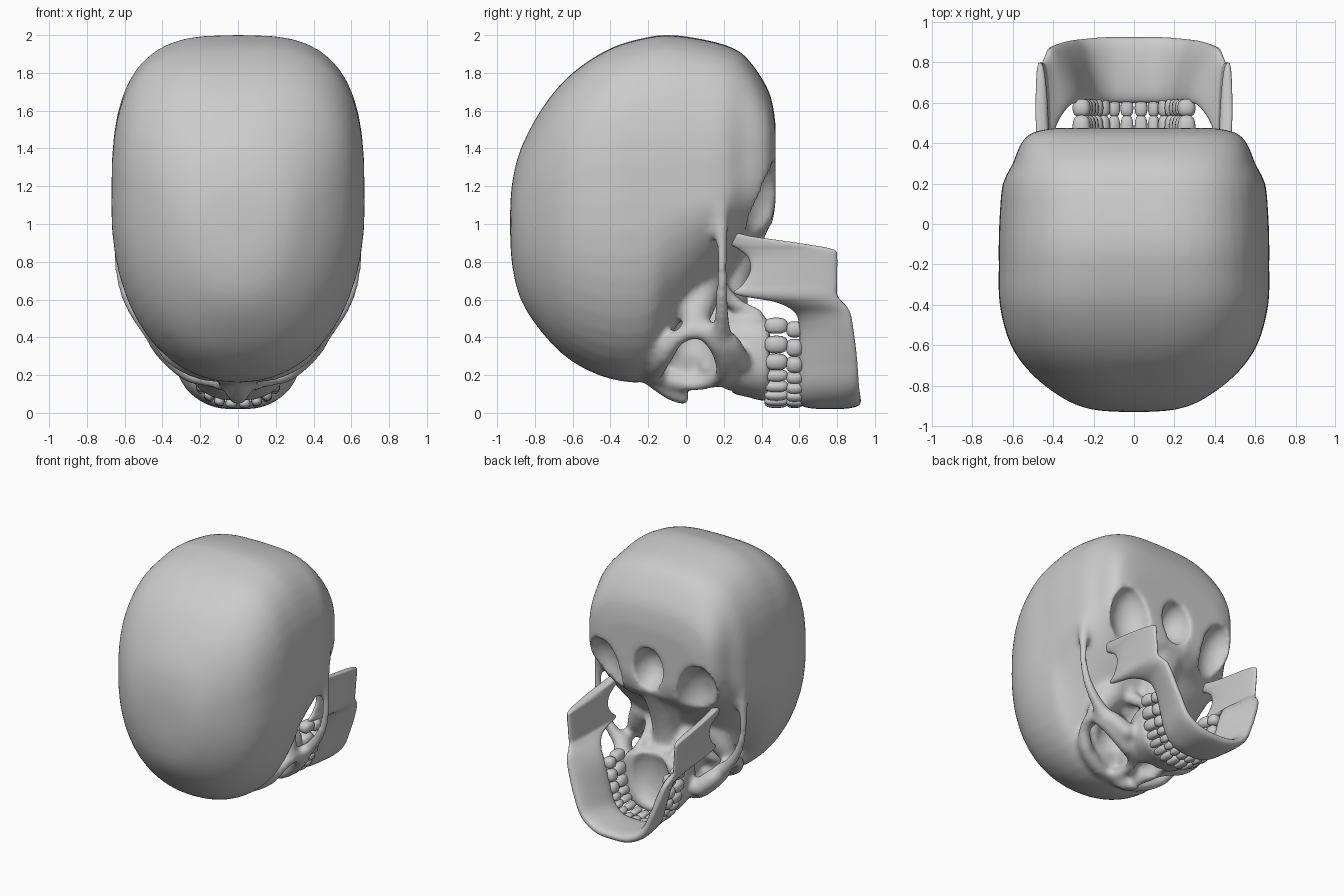
import bpy, bmesh
from math import sin, cos, pi, atan2, copysign
from mathutils import Matrix, Vector

if "Cube" in bpy.data.objects:
    bpy.data.objects.remove(bpy.data.objects["Cube"])


def spline(rows, k=6):
    """Catmull-Rom interpolation of any tuple rows."""
    out = []
    for i in range(len(rows) - 1):
        a, b, c, d = (rows[max(i - 1, 0)], rows[i], rows[i + 1],
                      rows[min(i + 2, len(rows) - 1)])
        for j in range(k):
            t = j / k
            out.append(tuple(
                q + .5 * t * (r - p + t * (2*p - 5*q + 4*r - s + t * (3*(q - r) + s - p)))
                for p, q, r, s in zip(a, b, c, d)))
    return out + [tuple(rows[-1])]


def spow(v, e):
    return copysign(abs(v) ** e, v)


def loft(bm, rings):
    vs = [[bm.verts.new(p) for p in r] for r in rings]
    n = len(vs[0])
    for a, b in zip(vs, vs[1:]):
        for i in range(n):
            bm.faces.new((a[i], a[(i + 1) % n], b[(i + 1) % n], b[i]))
    bm.faces.new(vs[0][::-1])
    bm.faces.new(vs[-1])


def section(y, hw, z0, zc, z1, nlo, nup, n=48):
    """Egg-shaped superellipse in the xz plane."""
    pts = []
    for i in range(n):
        t = 2 * pi * i / n
        e = 2 / (nup if sin(t) > 0 else nlo)
        h = (z1 - zc) if sin(t) > 0 else (zc - z0)
        pts.append((hw * spow(cos(t), e), y, zc + h * spow(sin(t), e)))
    return pts


def blob(bm, loc, size, rot_y=0, square=1, n=16):
    """Ellipsoid, squarer when square < 1."""
    m = Matrix.Translation(loc) @ Matrix.Rotation(rot_y, 4, 'Y') @ Matrix.Diagonal((*size, 1))
    rings = []
    for i in range(n // 2 + 1):
        a = .1 + (pi - .2) * i / (n // 2)
        rings.append([m @ Vector([spow(c, square) for c in (
            sin(a) * cos(2 * pi * j / n), cos(a), sin(a) * sin(2 * pi * j / n))])
            for j in range(n)])
    loft(bm, rings)


def limb(bm, pts, k=5):
    """Mirrored chain of spheres along (x, y, z, radius) points."""
    for x, y, z, r in spline(pts, k):
        for s in (1, -1):
            blob(bm, (s * x, y, z), (r, r, r), n=10)


def finish(name, bm):
    bmesh.ops.recalc_face_normals(bm, faces=bm.faces[:])
    me = bpy.data.meshes.new(name)
    bm.to_mesh(me)
    bm.free()
    me.shade_smooth()
    ob = bpy.data.objects.new(name, me)
    bpy.context.collection.objects.link(ob)
    return ob


def bake(ob, kind, **settings):
    """Add one modifier and apply it at once."""
    m = ob.modifiers.new(kind, kind)
    for key, val in settings.items():
        setattr(m, key, val)
    dg = bpy.context.evaluated_depsgraph_get()
    me = bpy.data.meshes.new_from_object(ob.evaluated_get(dg))
    ob.modifiers.clear()
    ob.data = me


# braincase: y, half width, z min, z of widest, z max, lower / upper squareness
skull = bmesh.new()
case = [(-.932, .02, .98, 1.0, 1.04, 2, 2), (-.92, .2, .78, 1.02, 1.22, 2, 2),
        (-.87, .34, .59, 1.05, 1.41, 2.1, 2.3), (-.75, .5, .41, 1.08, 1.63, 2.2, 2.6),
        (-.6, .61, .27, 1.1, 1.8, 2.2, 2.9), (-.4, .665, .18, 1.1, 1.93, 2.2, 3.1),
        (-.2, .67, .17, 1.1, 1.99, 2.1, 3.1), (-.08, .67, .3, 1.1, 2.0, 1.8, 3.1),
        (.05, .665, .48, 1.1, 1.985, 1.7, 3.1), (.2, .65, .68, 1.15, 1.95, 1.8, 3.1),
        (.3, .6, .85, 1.25, 1.9, 2.2, 3.1), (.39, .565, .93, 1.3, 1.79, 2.5, 3.1),
        (.45, .51, 1.0, 1.35, 1.67, 2.5, 3), (.475, .4, 1.1, 1.35, 1.52, 2.5, 3)]
loft(skull, [section(*r) for r in spline(case)])

# upper jaw
jaw = [(.08, .14, .15, .3, .5, 2, 3), (.2, .22, .11, .28, .52, 2.1, 3),
       (.32, .26, .085, .27, .53, 2.2, 3.5), (.42, .27, .06, .27, .51, 2.2, 3.5),
       (.445, .25, .08, .27, .49, 2.2, 3.5)]
loft(skull, [section(*r) for r in spline(jaw)])

# eye socket rim, side wall and the wall between the sockets
limb(skull, [(.0, -.19, .21, .05), (.18, -.17, .22, .055), (.34, -.12, .3, .055),
             (.42, -.04, .4, .045), (.44, .08, .43, .045), (.4, .18, .35, .06),
             (.27, .21, .22, .055), (.14, .15, .17, .04), (.08, .02, .15, .04),
             (.07, -.12, .18, .045)])
limb(skull, [(.42, .03, .44, .05), (.36, .06, .55, .09), (.28, .08, .68, .12)])
blob(skull, (0, 0, .4), (.1, .18, .27))
# nose bones
limb(skull, [(.01, -.16, .17, .05), (.02, -.08, .11, .045), (.015, -.01, .075, .035)])
# cheek bone and arch
limb(skull, [(.44, .12, .43, .05), (.4, .22, .37, .065), (.3, .27, .28, .07)])
limb(skull, [(.43, .18, .41, .06), (.5, .19, .48, .045), (.57, .19, .58, .037),
             (.615, .19, .7, .032), (.63, .19, .84, .03), (.62, .185, .98, .04),
             (.6, .18, 1.15, .055), (.57, .2, 1.26, .05)], 7)
# skull base, wing plates and neck joints
limb(skull, [(.03, .35, 1.02, .1), (.02, .29, .86, .1), (.01, .24, .68, .1), (.01, .22, .5, .1)])
limb(skull, [(.17, .16, .66, .06), (.15, .26, .58, .04), (.15, .38, .53, .03)])
limb(skull, [(.1, .42, 1.02, .045), (.145, .43, 1.12, .045), (.15, .425, 1.22, .04)])

# hollows: sockets, nose, palate, spinal opening, base recesses
cut = bmesh.new()
for s in (1, -1):
    blob(cut, (s * .235, .03, .32), (.15, .135, .27), -s * .33)
    blob(cut, (s * .4, .47, 1.08), (.16, .17, .26), s * .15)
    blob(cut, (s * .045, .16, .1), (.05, .1, .15))
blob(cut, (0, .09, .09), (.055, .08, .14))
blob(cut, (0, .46, .34), (.17, .1, .24))
blob(cut, (0, .48, 1.2), (.13, .17, .17))
hollows = finish("hollow_cutter", cut)
hollows.hide_render = True
bake(hollows, 'REMESH', mode='VOXEL', voxel_size=.025)

# cranium: fuse the parts, carve the hollows, even out the surface
cranium = finish("cranium", skull)
bake(cranium, 'REMESH', mode='VOXEL', voxel_size=.02)
solid = cranium.data
for solver in ('MANIFOLD', 'FLOAT'):
    cranium.data = solid
    bake(cranium, 'BOOLEAN', operation='DIFFERENCE', solver=solver, object=hollows)
    if len(cranium.data.vertices) not in (0, len(solid.vertices)):
        break
bpy.data.objects.remove(hollows)
bake(cranium, 'REMESH', mode='VOXEL', voxel_size=.018)
bake(cranium, 'SMOOTH', factor=.5, iterations=6)
cranium.data.shade_smooth()

# lower jaw: x at tooth edge, x at lower edge, z, tooth-edge y, lower-edge y, half thickness
half = [(0, 0, .06, .6, .925, .04), (.12, .14, .075, .6, .925, .04),
        (.2, .26, .15, .6, .915, .038), (.245, .33, .29, .6, .905, .035),
        (.29, .39, .45, .6, .885, .035), (.34, .42, .54, .57, .865, .03),
        (.4, .44, .595, .46, .82, .027), (.43, .45, .63, .26, .8, .024),
        (.435, .455, .68, .3, .8, .022), (.44, .46, .75, .34, .8, .022),
        (.44, .465, .82, .33, .8, .024), (.44, .465, .865, .28, .78, .028),
        (.44, .465, .895, .23, .62, .03), (.44, .45, .93, .21, .36, .03),
        (.44, .44, .955, .215, .26, .02)]
path = spline([(-r[0], -r[1], *r[2:]) for r in half[:0:-1]] + half, 5)
rings = []
for i, (xi, xo, z, y0, y1, th) in enumerate(path):
    p, q = path[max(i - 1, 0)], path[min(i + 1, len(path) - 1)]
    nrm = Vector((q[2] - p[2], (p[0] + p[1] - q[0] - q[1]) / 2)).normalized()
    ring = []
    for j in range(24):
        t = 2 * pi * j / 24
        u, f = spow(cos(t), .75) * th, (spow(sin(t), .7) + 1) / 2
        ring.append((xi + (xo - xi) * f + nrm.x * u, y0 + (y1 - y0) * f, z + nrm.y * u))
    rings.append(ring)
bm = bmesh.new()
loft(bm, rings)
finish("lower_jaw", bm)

# teeth: x, z, half width, half depth along one side of the dental arch
arch = [(.035, .052, .032, .026), (.098, .062, .028, .026), (.15, .092, .028, .03),
        (.187, .137, .028, .035), (.212, .192, .03, .038), (.233, .262, .043, .045),
        (.25, .352, .047, .047), (.26, .45, .043, .045)]
for name, y, h, dz in (("upper_teeth", .478, .062, .012), ("lower_teeth", .575, .045, -.008)):
    bm = bmesh.new()
    for i, (x, z, w, d) in enumerate(arch):
        p = arch[i - 1] if i else (-x, z)
        q = arch[min(i + 1, len(arch) - 1)]
        ang = -atan2(q[1] - p[1], q[0] - p[0])
        for s in (1, -1):
            blob(bm, (s * x, y, z + dz * i / 7), (w, h, d), s * ang, .75)
    finish(name, bm)
